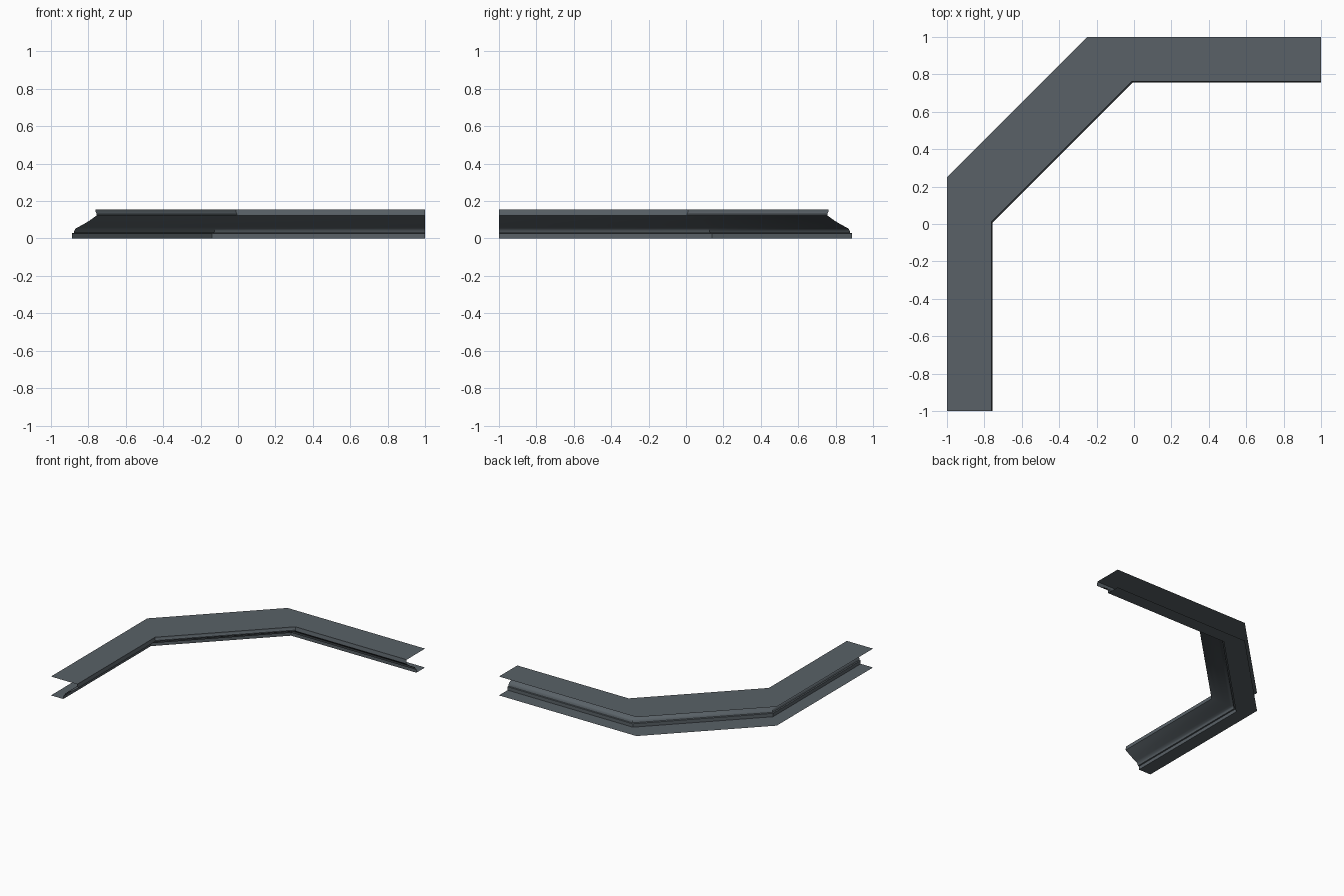
import bpy, bmesh

if "Cube" in bpy.data.objects:
    bpy.data.objects.remove(bpy.data.objects["Cube"])

slate = bpy.data.materials.new("slate_grey")
slate.diffuse_color = (0.10, 0.12, 0.135, 1)
slate.use_nodes = True
slate.node_tree.nodes["Principled BSDF"].inputs["Base Color"].default_value = slate.diffuse_color

# open moulding profile: (distance in from the wall, height)
profile = [(0, 0), (0.112, 0), (0.112, 0.028), (0.122, 0.030), (0.125, 0.042),
           (0.132, 0.053), (0.144, 0.060), (0.172, 0.075), (0.205, 0.095), (0.243, 0.122),
           (0.244, 0.132), (0.238, 0.145), (0.238, 0.155), (0, 0.155)]
# wall line and inward direction at each corner
path = [((-1, -1), (1, 0)), ((-1, 0.25), (1, -1)),
        ((-0.25, 1), (1, -1)), ((1, 1), (0, -1))]

# sweep the profile round the angled corner
bm = bmesh.new()
rings = [[bm.verts.new((p[0] + n[0] * d, p[1] + n[1] * d, z)) for d, z in profile]
         for p, n in path]
for a, b in zip(rings, rings[1:]):
    for i in range(len(profile) - 1):
        bm.faces.new((a[i], a[i + 1], b[i + 1], b[i]))
bm.normal_update()
# outside faces: the top plate must point up
top = max(bm.faces, key=lambda f: f.calc_center_median().z)
if top.normal.z < 0:
    bmesh.ops.reverse_faces(bm, faces=bm.faces[:])
mesh = bpy.data.meshes.new("cornice_moulding")
bm.to_mesh(mesh)
bm.free()
mesh.materials.append(slate)
cornice = bpy.data.objects.new("cornice_moulding", mesh)
bpy.context.collection.objects.link(cornice)

# smooth the curved mouldings, keep the corners crisp
bpy.context.view_layer.objects.active = cornice
cornice.select_set(True)
bpy.ops.object.shade_smooth_by_angle(angle=0.6)
